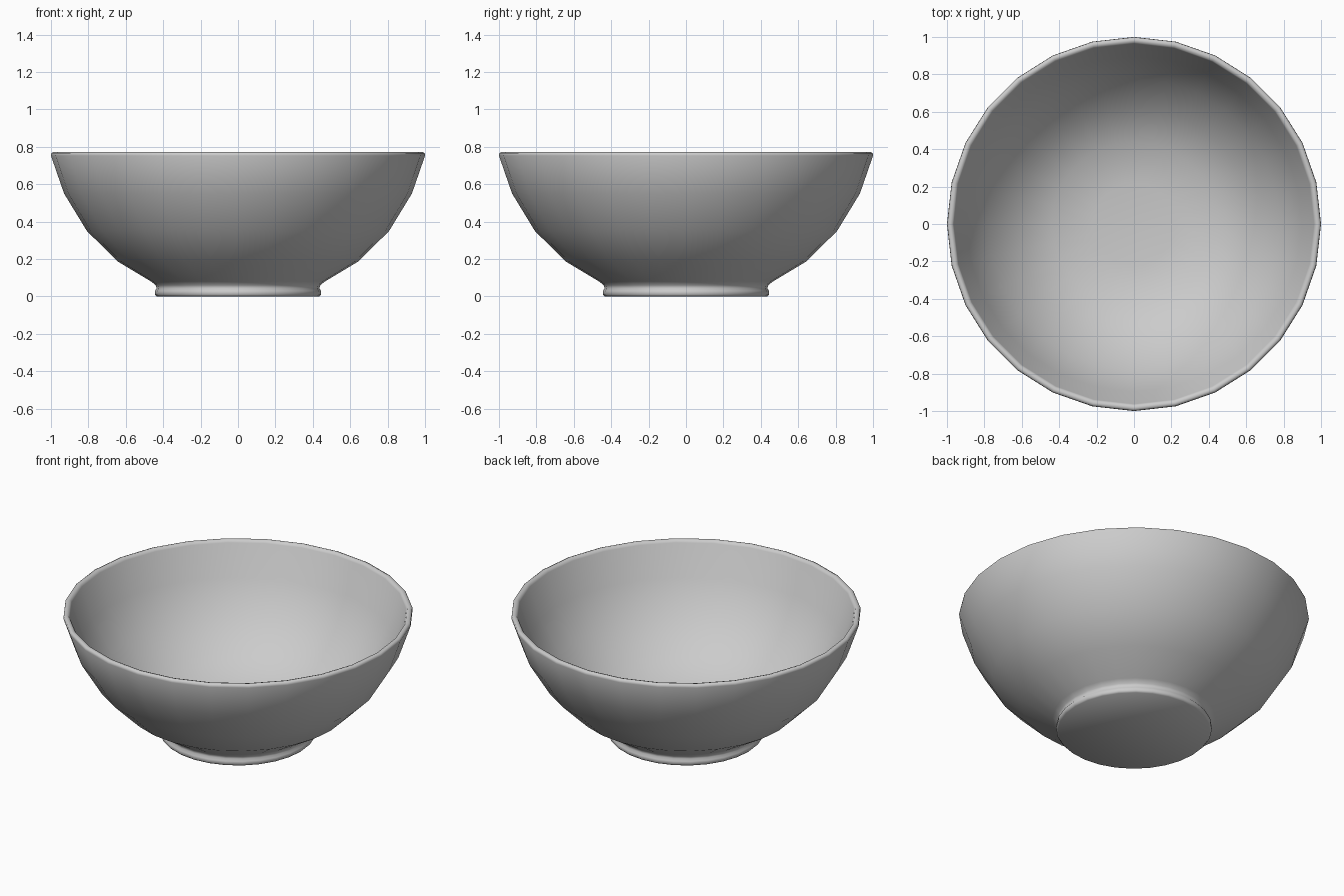
import bpy
import bmesh
import math

cube = bpy.data.objects.get("Cube")
if cube:
    bpy.data.objects.remove(cube, do_unlink=True)

SIDES = 28

# Glazed grey
grey = bpy.data.materials.new("light_grey")
grey.use_nodes = True
colour = (0.6, 0.6, 0.6, 1)
grey.diffuse_color = colour
grey.node_tree.nodes["Principled BSDF"].inputs["Base Color"].default_value = colour

# Half section (radius, height): base, foot, outer wall, rim, inner wall, floor
profile = [
    (0, 0), (0.435, 0), (0.445, 0.01), (0.444, 0.03), (0.435, 0.042),
    (0.44, 0.06), (0.465, 0.08), (0.645, 0.188), (0.808, 0.35),
    (0.93, 0.55), (1, 0.752), (0.998, 0.766), (0.985, 0.772),
    (0.97, 0.768), (0.963, 0.755), (0.896, 0.565), (0.78, 0.373),
    (0.624, 0.22), (0.44, 0.11), (0.22, 0.085), (0, 0.08),
]


def lathe(name, points, material):
    bm = bmesh.new()
    verts = [bm.verts.new((r, 0, z)) for r, z in points]
    edges = [bm.edges.new(pair) for pair in zip(verts, verts[1:])]
    bmesh.ops.spin(bm, geom=verts + edges, cent=(0, 0, 0), axis=(0, 0, 1),
                   angle=math.tau, steps=SIDES, use_merge=True)
    bmesh.ops.remove_doubles(bm, verts=bm.verts, dist=0.0005)
    bmesh.ops.recalc_face_normals(bm, faces=bm.faces)
    mesh = bpy.data.meshes.new(name)
    bm.to_mesh(mesh)
    bm.free()
    mesh.materials.append(material)
    obj = bpy.data.objects.new(name, mesh)
    bpy.context.collection.objects.link(obj)
    return obj


bowl = lathe("bowl", profile, grey)
bpy.ops.object.select_all(action="DESELECT")
bowl.select_set(True)
bpy.context.view_layer.objects.active = bowl
bpy.ops.object.shade_smooth_by_angle(angle=math.radians(60))
